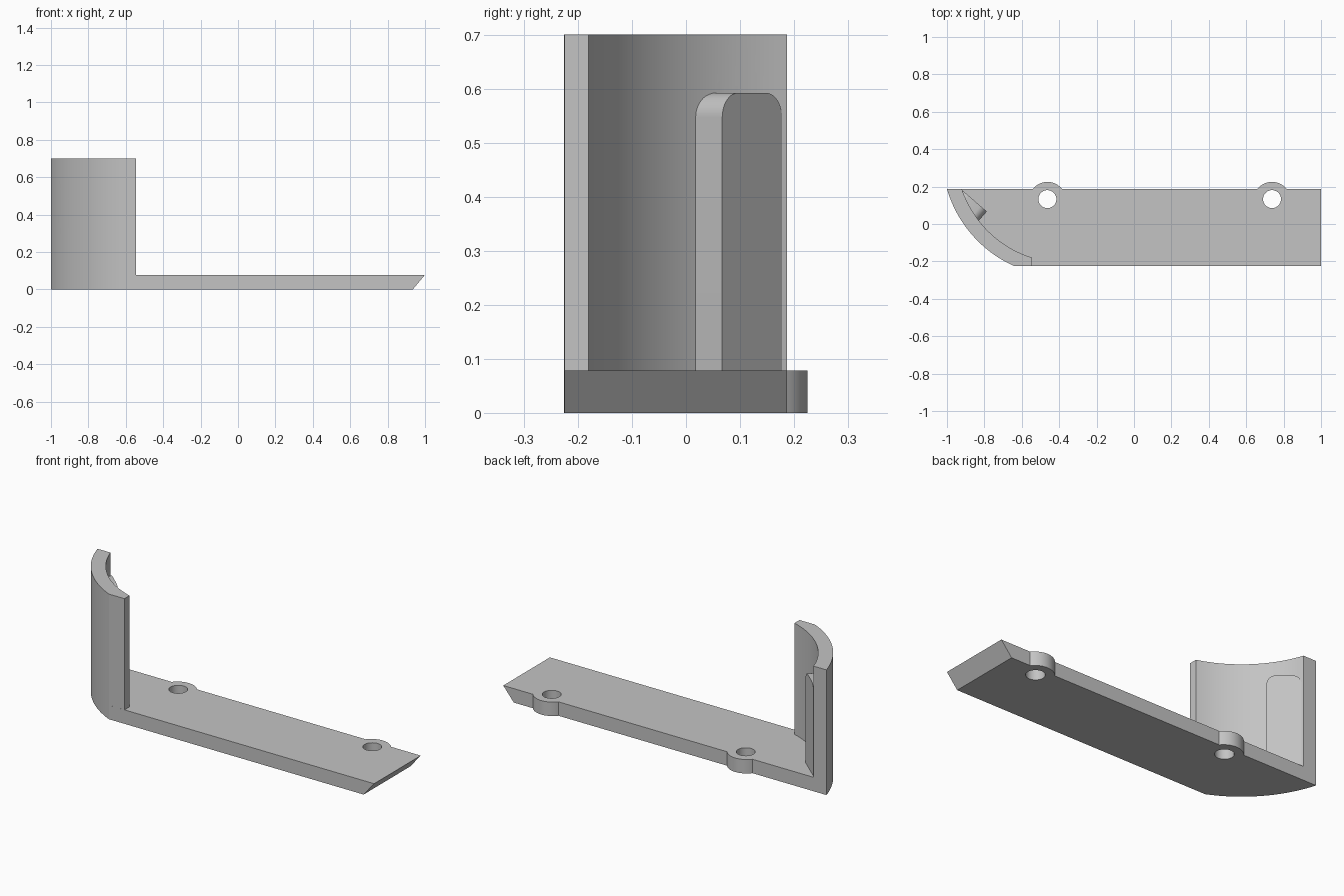
import bpy, bmesh
from math import atan2, asin, cos, sin, pi
from mathutils import Matrix, Vector

if "Cube" in bpy.data.objects:
    bpy.data.objects.remove(bpy.data.objects["Cube"])

FRONT, BACK, FLOOR, TOP = -0.225, 0.187, 0.078, 0.7
CENTRE = Vector((-0.373, 0.371))      # common axis of the curved wall faces

grey = bpy.data.materials.new("plain grey")
grey.use_nodes = True
grey.diffuse_color = (0.55, 0.55, 0.55, 1)
grey.node_tree.nodes["Principled BSDF"].inputs["Base Color"].default_value = grey.diffuse_color


def arc(centre, radius, start, end, steps):
    return [(centre[0] + radius * cos(start + (end - start) * i / steps),
             centre[1] + radius * sin(start + (end - start) * i / steps))
            for i in range(steps + 1)]


def wall_arc(first, last):
    a, b = Vector(first) - CENTRE, Vector(last) - CENTRE
    start, end = (atan2(v.y, v.x) % (2 * pi) for v in (a, b))
    return arc(CENTRE, a.length, start, end, 28)


def prism(name, outline, low, high, matrix=Matrix()):
    """Extrude a closed outline along local z."""
    bm = bmesh.new()
    face = bm.faces.new([bm.verts.new((x, y, low)) for x, y in outline])
    new = bmesh.ops.extrude_face_region(bm, geom=[face])["geom"]
    bmesh.ops.translate(bm, vec=(0, 0, high - low),
                        verts=[v for v in new if isinstance(v, bmesh.types.BMVert)])
    bm.transform(matrix)
    bmesh.ops.recalc_face_normals(bm, faces=bm.faces)
    mesh = bpy.data.meshes.new(name)
    bm.to_mesh(mesh)
    bm.free()
    mesh.materials.append(grey)
    obj = bpy.data.objects.new(name, mesh)
    bpy.context.collection.objects.link(obj)
    return obj


def drill(obj, centre, radius, low, high, matrix=Matrix()):
    cutter = prism("drill", arc(centre, radius, 0, 2 * pi, 48)[:-1], low, high, matrix)
    cutter.hide_render = True
    mod = obj.modifiers.new("hole", "BOOLEAN")
    mod.operation, mod.solver, mod.object = "DIFFERENCE", "EXACT", cutter
    bpy.context.view_layer.objects.active = obj
    bpy.ops.object.modifier_apply(modifier=mod.name)
    bpy.data.objects.remove(cutter)


# Base plate with two rounded screw lugs along the back edge
outer = wall_arc((-1, BACK), (-0.64, FRONT))
LUG_X, LUG_Y, LUG_R = (0.738, -0.463), 0.125, 0.1
rise = asin((BACK - LUG_Y) / LUG_R)
outline = outer + [(1, FRONT), (1, BACK)]
for x in LUG_X:
    outline += arc((x, LUG_Y), LUG_R, rise, pi - rise, 20)
base = prism("base_plate", outline, 0, FLOOR)
for v in base.data.vertices:          # undercut the far end
    if v.co.x > 0.99 and v.co.z < 0.01:
        v.co.x = 0.935
for x in LUG_X:
    drill(base, (x, 0.133), 0.048, -0.1, 0.2)

# Curved upright wall
inner = wall_arc((-0.545, -0.18), (-0.92, BACK))
wall = prism("curved_wall", outer + [(-0.545, FRONT)] + inner, FLOOR, TOP)

# Flat pad on the inside of the wall: local x along it, local y up, local z out
along = Vector((-0.756, 0.655, 0))
out = Vector((0.655, 0.756, 0))
frame = Matrix((along, (0, 0, 1), out)).transposed().to_4x4()
frame.translation = (-0.787, 0.067, 0)
WIDTH, HEIGHT, ROUND = 0.169, 0.592, 0.045
pad_outline = [(0, FLOOR), (WIDTH, FLOOR)]
pad_outline += arc((WIDTH - ROUND, HEIGHT - ROUND), ROUND, 0, pi / 2, 10)
pad_outline += arc((ROUND, HEIGHT - ROUND), ROUND, pi / 2, pi, 10)
pad = prism("mounting_pad", pad_outline, -0.068, 0, frame)

# Cross hole through pad and wall
for part in (wall, pad):
    drill(part, (0.084, 0.505), 0.05, -0.3, 0.1, frame)

# Smooth the curves, keep the edges crisp
bpy.ops.object.select_all(action="DESELECT")
for part in (base, wall, pad):
    part.select_set(True)
bpy.context.view_layer.objects.active = base
bpy.ops.object.shade_smooth_by_angle(angle=0.33)
